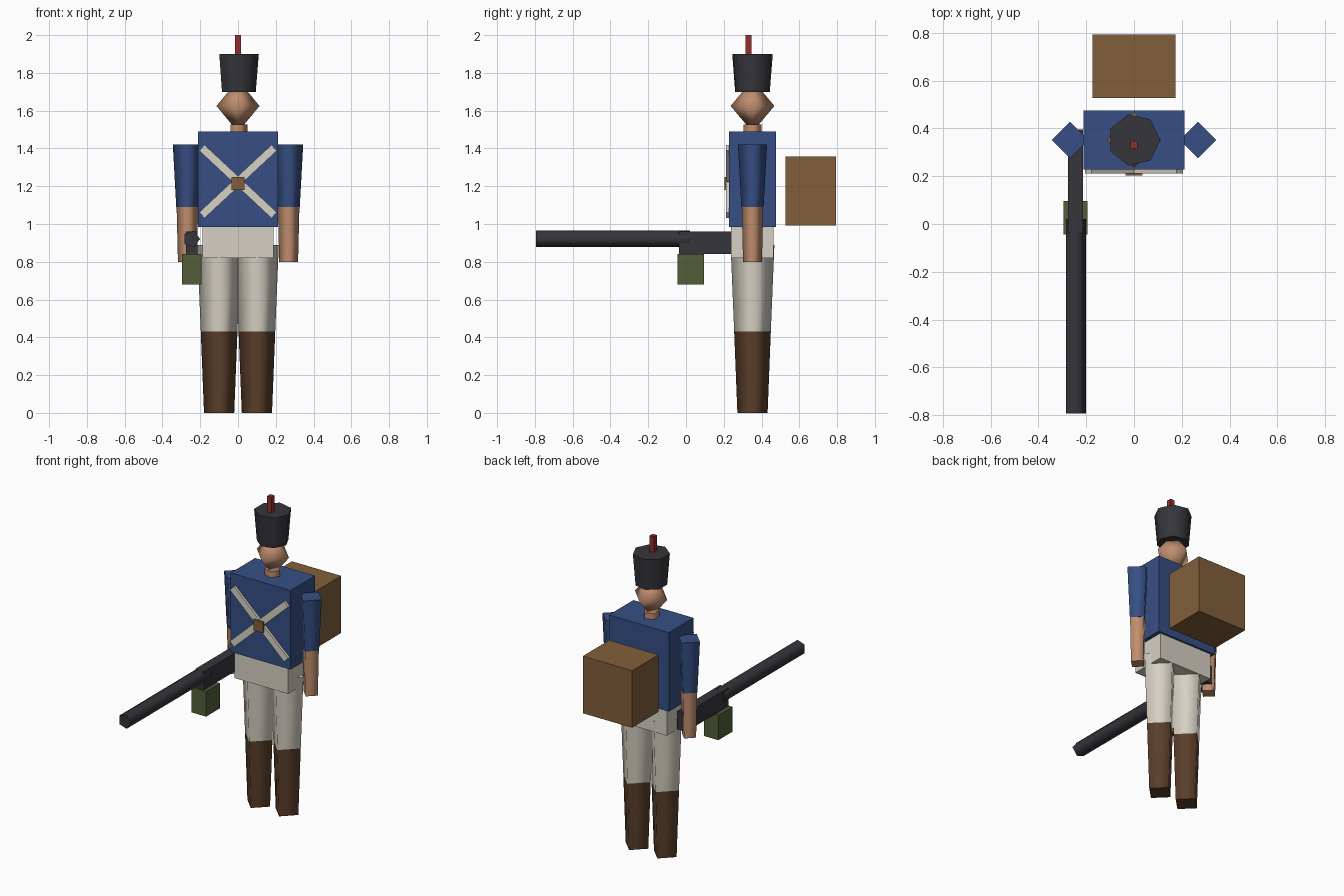
import bpy
import bmesh
from math import cos, sin, pi, radians
from mathutils import Matrix

cube = bpy.data.objects.get("Cube")
if cube:
    bpy.data.objects.remove(cube, do_unlink=True)

BODY_Y = 0.352  # depth of the figure's axis


def material(name, rgb):
    """Flat material from an sRGB 0-255 colour."""
    col = [(c / 255 / 12.92) if c < 11 else ((c / 255 + 0.055) / 1.055) ** 2.4 for c in rgb] + [1]
    m = bpy.data.materials.new(name)
    m.use_nodes = True
    m.diffuse_color = col
    m.node_tree.nodes["Principled BSDF"].inputs["Base Color"].default_value = col
    return m


blue = material("jacket blue", (54, 79, 132))
cream = material("cream cloth", (214, 209, 196))
skin = material("skin", (192, 142, 110))
boot = material("boot brown", (90, 62, 42))
leather = material("pack brown", (130, 95, 59))
black = material("dark grey", (54, 53, 59))
green = material("pouch green", (82, 94, 57))
red = material("plume red", (146, 47, 43))


def finish(name, bm, mat):
    bmesh.ops.recalc_face_normals(bm, faces=bm.faces)
    me = bpy.data.meshes.new(name)
    bm.to_mesh(me)
    bm.free()
    me.materials.append(mat)
    ob = bpy.data.objects.new(name, me)
    bpy.context.collection.objects.link(ob)
    return ob


def box(name, mat, x, y, z, matrix=None):
    """Box from (min, max) ranges, optionally transformed."""
    bm = bmesh.new()
    bmesh.ops.create_cube(bm, size=1)
    for v in bm.verts:
        v.co = [(r[0] + r[1]) / 2 + c * (r[1] - r[0]) for c, r in zip(v.co, (x, y, z))]
    if matrix:
        bm.transform(matrix)
    return finish(name, bm, mat)


def prism(name, mat, sides, rings, at, matrix=None):
    """Smooth tapered prism with crisp caps; rings are (radius, z), a corner on +x."""
    bm = bmesh.new()
    loops = [[bm.verts.new((r * cos(2 * pi * i / sides), r * sin(2 * pi * i / sides), z))
              for i in range(sides)] for r, z in rings]
    for a, b in zip(loops, loops[1:]):
        for i in range(sides):
            j = (i + 1) % sides
            bm.faces.new((a[i], a[j], b[j], b[i])).smooth = True
    for loop in (loops[0], loops[-1]):
        for e in bm.faces.new(loop).edges:
            e.smooth = False
    if matrix:
        bm.transform(matrix)
    bm.transform(Matrix.Translation(at))
    return finish(name, bm, mat)


# Legs and arms, four-sided and tapered
for side, s in (("left", 1), ("right", -1)):
    leg = (s * 0.1, BODY_Y, 0)
    prism(side + "_boot", boot, 4, [(0.08, 0), (0.097, 0.43)], leg)
    prism(side + "_trouser_leg", cream, 4, [(0.097, 0.43), (0.116, 0.89)], leg)
    arm = (s * 0.268, BODY_Y, 0)
    prism(side + "_forearm", skin, 4, [(0.05, 0.8), (0.057, 1.09)], arm)
    prism(side + "_sleeve", blue, 4, [(0.059, 1.09), (0.077, 1.42)], arm)

# Torso
box("hips", cream, (-0.189, 0.189), (0.237, 0.463), (0.82, 0.985))
box("jacket", blue, (-0.212, 0.212), (0.228, 0.476), (0.985, 1.49))
box("backpack", leather, (-0.174, 0.174), (0.527, 0.793), (0.993, 1.358))

# Crossed chest straps and buckle
for name, angle in (("strap_rising", -43), ("strap_falling", 43)):
    turn = Matrix.Translation((0, 0, 1.225)) @ Matrix.Rotation(radians(angle), 4, "Y")
    box(name, cream, (-0.262, 0.262), (0.212, 0.229), (-0.021, 0.021), turn)
box("buckle", leather, (-0.035, 0.035), (0.204, 0.229), (1.18, 1.25))

# Neck, head, hat and plume
prism("neck", skin, 5, [(0.049, 1.47), (0.049, 1.528)], (0, BODY_Y, 0))
bm = bmesh.new()
ring = [bm.verts.new((cos(i * pi / 2), sin(i * pi / 2), 0)) for i in range(4)]
for h in (-1, 1):
    tip = bm.verts.new((0, 0, h))
    for i in range(4):
        bm.faces.new((ring[i], ring[(i + 1) % 4], tip)).smooth = True
bm.transform(Matrix.Translation((0, BODY_Y, 1.625)) @ Matrix.Diagonal((0.114, 0.116, 0.138, 1)))
finish("head", bm, skin)
prism("hat", black, 7, [(0.094, 1.7), (0.11, 1.9)], (0, BODY_Y, 0))
box("plume", red, (-0.015, 0.015), (0.316, 0.347), (1.89, 2.0))

# Musket: stock, five-sided barrel, pouch below
box("musket_stock", black, (-0.276, -0.214), (-0.037, 0.395), (0.842, 0.96))
prism("musket_barrel", black, 5, [(0.046, -0.02), (0.046, 0.793)], (-0.247, 0, 0.921),
      Matrix.Rotation(radians(90), 4, "X"))
box("pouch", green, (-0.296, -0.194), (-0.045, 0.096), (0.68, 0.84))
